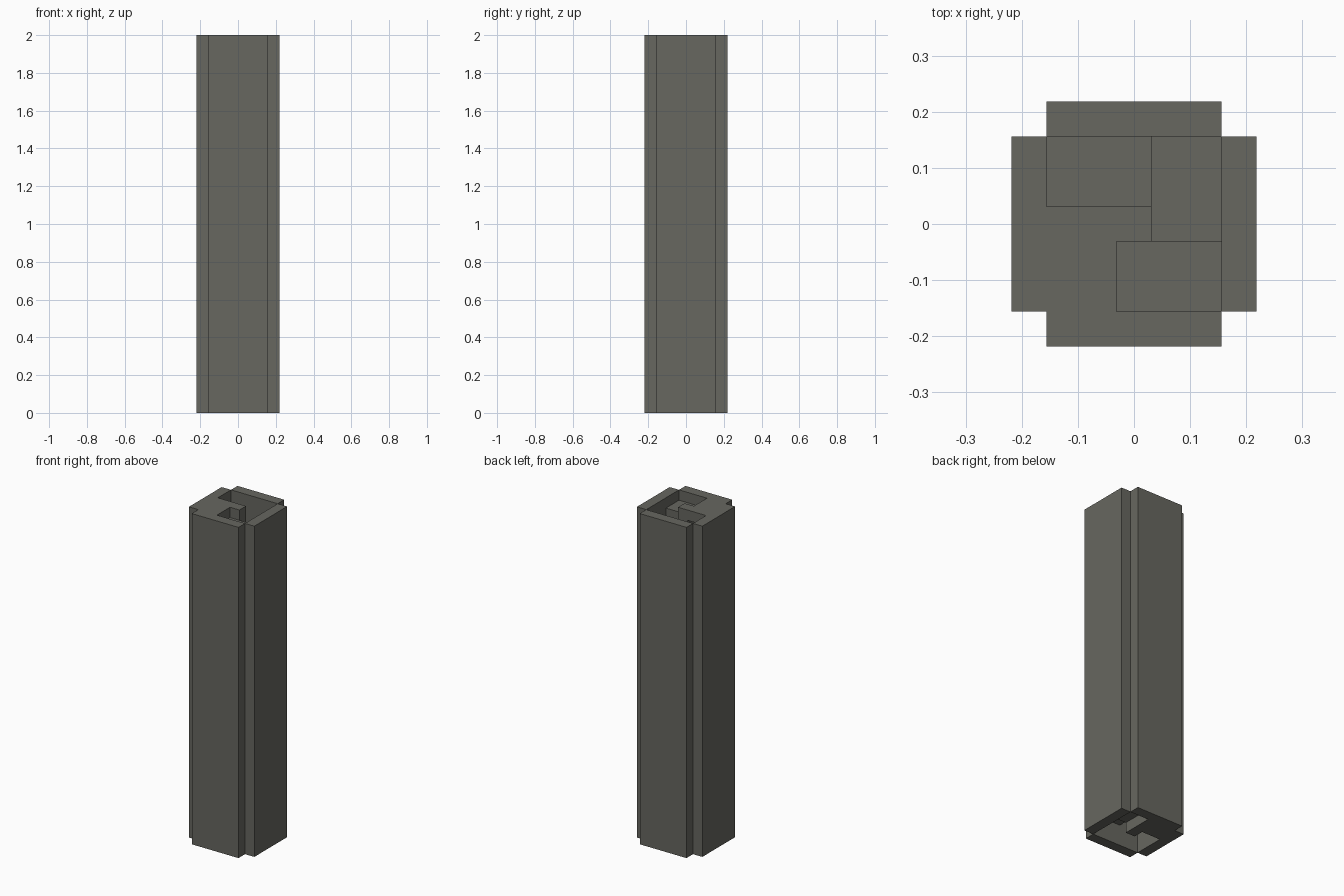
import bpy
from mathutils import Vector

cube = bpy.data.objects.get("Cube")
if cube:
    bpy.data.objects.remove(cube, do_unlink=True)

U = 0.0625              # module: wall thickness and stair rise
HEIGHT = 32 * U
INNER, OUTER, POST = 2.5 * U, 3.5 * U, 0.5 * U

stone = bpy.data.materials.new("dark_stone")
stone.use_nodes = True
colour = (0.135, 0.135, 0.117, 1)
stone.diffuse_color = colour
stone.node_tree.nodes["Principled BSDF"].inputs["Base Color"].default_value = colour


def box(name, low, high):
    """Box between two opposite corners."""
    low, high = Vector(low), Vector(high)
    bpy.ops.mesh.primitive_cube_add(size=1)
    obj = bpy.context.object
    obj.name = name
    for v in obj.data.vertices:
        v.co = (low + high) / 2 + v.co * (high - low)
    obj.data.materials.append(stone)
    return obj


# Four outer walls, leaving notched corners
for name, s in (("front", -1), ("back", 1)):
    y0, y1 = sorted((s * INNER, s * OUTER))
    box(name + "_wall", (-INNER, y0, 0), (INNER, y1, HEIGHT))
for name, s in (("right", -1), ("left", 1)):
    x0, x1 = sorted((s * INNER, s * OUTER))
    box(name + "_wall", (x0, -INNER, 0), (x1, INNER, HEIGHT))

# Central post of the spiral stair
box("stair_post", (-POST, -POST, 0), (POST, POST, HEIGHT))

# Spiral stair: each tread fills one arm of the pinwheel around the post
treads = [
    ((-INNER, POST), (POST, INNER)),
    ((POST, -POST), (INNER, INNER)),
    ((-POST, -INNER), (INNER, -POST)),
    ((-INNER, -INNER), (-POST, POST)),
]
for i in range(32):
    low, high = treads[i % 4]
    box(f"stair_tread_{i + 1}", (*low, i * U), (*high, (i + 1) * U))
